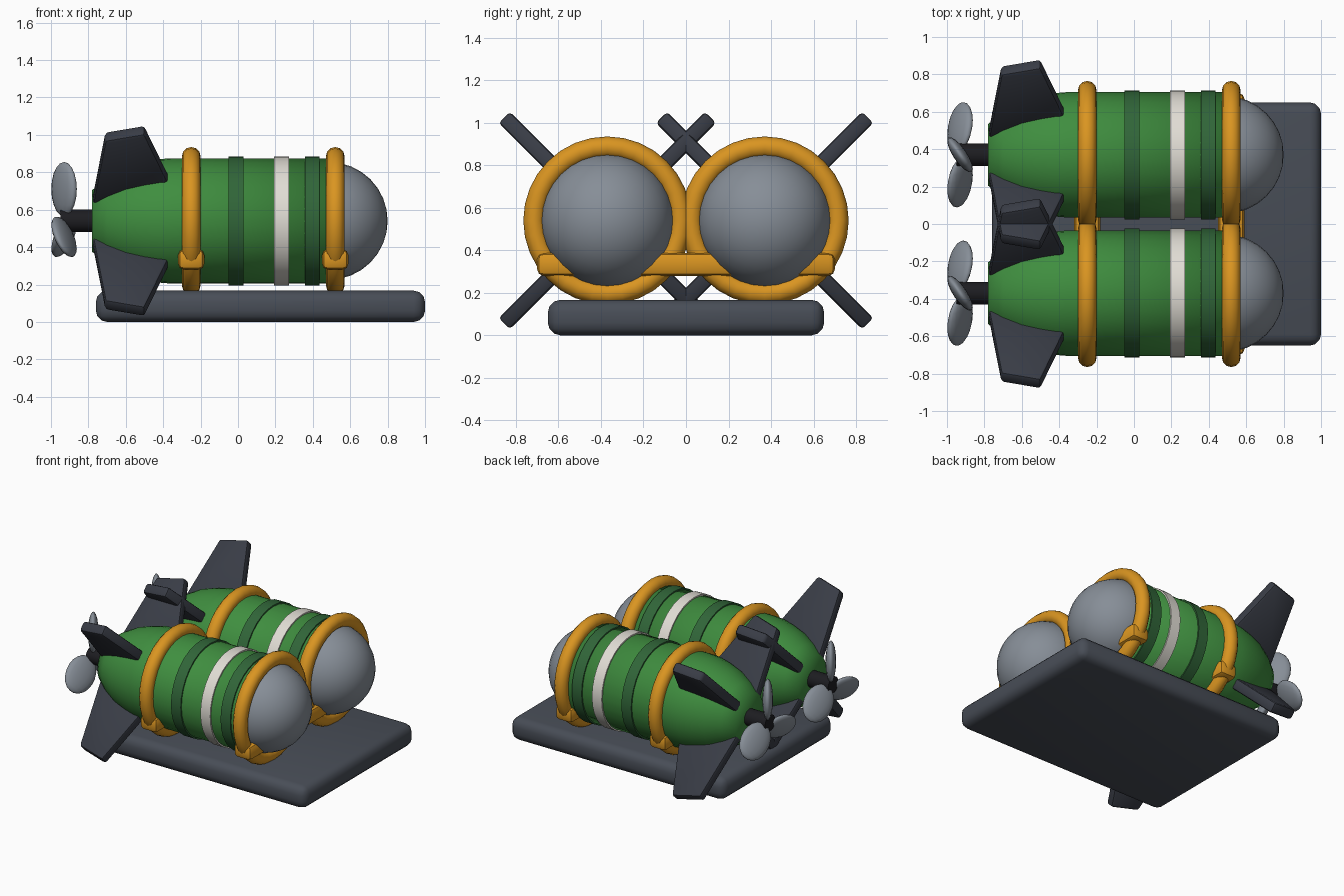
import bpy, bmesh, math
from mathutils import Matrix, Vector

if "Cube" in bpy.data.objects:
    bpy.data.objects.remove(bpy.data.objects["Cube"])

AXIS_Z, AXIS_Y = 0.54, 0.37
SEG = 32


def material(name, rgb):
    m = bpy.data.materials.new(name)
    m.diffuse_color = (*rgb, 1)
    m.use_nodes = True
    m.node_tree.nodes["Principled BSDF"].inputs["Base Color"].default_value = m.diffuse_color
    return m


GREEN = material("green", (0.05, 0.27, 0.05))
DARK_GREEN = material("dark_green", (0.03, 0.13, 0.04))
WHITE = material("white", (0.75, 0.72, 0.66))
ORANGE = material("orange", (0.70, 0.30, 0.015))
STEEL = material("steel", (0.24, 0.27, 0.31))
SLATE = material("slate", (0.065, 0.075, 0.095))
DARK = material("dark_grey", (0.04, 0.045, 0.06))
BLACK = material("black", (0.012, 0.012, 0.015))


def finish(bm, name, mat, angle=35, matrix=Matrix()):
    bmesh.ops.recalc_face_normals(bm, faces=bm.faces)
    me = bpy.data.meshes.new(name)
    bm.to_mesh(me)
    bm.free()
    me.shade_smooth()
    if angle < 180:
        me.set_sharp_from_angle(angle=math.radians(angle))
    me.materials.append(mat)
    ob = bpy.data.objects.new(name, me)
    bpy.context.collection.objects.link(ob)
    ob.matrix_world = matrix
    return ob


def lathe(name, profile, mat, matrix, angle=35, closed=False):
    """Revolve (x, radius) points around the x axis."""
    bm = bmesh.new()
    loops = []
    for x, r in profile:
        loops.append([bm.verts.new((x, r * math.cos(a), r * math.sin(a)))
                      for a in (2 * math.pi * i / SEG for i in range(SEG))])
    pairs = list(zip(loops, loops[1:]))
    if closed:
        pairs.append((loops[-1], loops[0]))
    else:
        bm.faces.new(loops[0])
        bm.faces.new(loops[-1])
    for a, b in pairs:
        for i in range(SEG):
            j = (i + 1) % SEG
            bm.faces.new((a[i], a[j], b[j], b[i]))
    return finish(bm, name, mat, angle, matrix)


def box(name, lo, hi, bevel, segments, mat):
    lo, hi = Vector(lo), Vector(hi)
    bm = bmesh.new()
    bmesh.ops.create_cube(bm, size=1, matrix=Matrix.Translation((lo + hi) / 2)
                          @ Matrix.Diagonal((*(hi - lo), 1)))
    bmesh.ops.bevel(bm, geom=bm.edges[:], offset=bevel, segments=segments,
                    profile=0.5, affect='EDGES')
    return finish(bm, name, mat)


def ellipsoid(name, size, mat, matrix, u=32, v=16):
    bm = bmesh.new()
    bmesh.ops.create_uvsphere(bm, u_segments=u, v_segments=v, radius=1,
                              matrix=Matrix.Diagonal((*size, 1)))
    return finish(bm, name, mat, 180, matrix)


def fin(name, matrix):
    outline = [(-0.78, 0.14), (-0.71, 0.64), (-0.50, 0.69), (-0.365, 0.30)]
    bm = bmesh.new()
    t = 0.0375
    sides = [[bm.verts.new((x, y, z)) for x, z in outline] for y in (-t, t)]
    for s in sides:
        bm.faces.new(s)
    for i in range(4):
        j = (i + 1) % 4
        bm.faces.new((sides[0][i], sides[0][j], sides[1][j], sides[1][i]))
    bmesh.ops.recalc_face_normals(bm, faces=bm.faces)
    bmesh.ops.bevel(bm, geom=bm.edges[:], offset=0.018, segments=2,
                    profile=0.5, affect='EDGES')
    return finish(bm, name, DARK, 35, matrix)


def rot_x(deg):
    return Matrix.Rotation(math.radians(deg), 4, 'X')


# base plate and cross bars
box("base_plate", (-0.76, -0.65, 0), (1.0, 0.65, 0.167), 0.06, 3, SLATE)
for label, x in (("rear", -0.25), ("front", 0.52)):
    box(f"{label}_cross_bar", (x - 0.07, -0.70, 0.28), (x + 0.07, 0.70, 0.388), 0.03, 2, ORANGE)

for side, y in (("near", -AXIS_Y), ("far", AXIS_Y)):
    place = Matrix.Translation((0, y, AXIS_Z))

    # hull, nose and tail shaft
    lathe(f"{side}_hull", [(-0.78, 0.165), (-0.70, 0.225), (-0.60, 0.28), (-0.50, 0.312),
                           (-0.42, 0.33), (-0.36, 0.335), (0.53, 0.335)], GREEN, place, 180)
    ellipsoid(f"{side}_nose", (0.315, 0.315, 0.315), STEEL,
              place @ Matrix.Translation((0.485, 0, 0)) @ Matrix.Rotation(math.pi / 2, 4, 'Y'))
    lathe(f"{side}_shaft", [(-0.95, 0.06), (-0.74, 0.06)], BLACK, place)

    # painted bands
    for name, x, mat in (("rear_band", -0.01, DARK_GREEN), ("white_band", 0.232, WHITE),
                         ("front_band", 0.397, DARK_GREEN)):
        lathe(f"{side}_{name}", [(x - 0.04, 0.30), (x - 0.04, 0.345), (x + 0.04, 0.345),
                                 (x + 0.04, 0.30)], mat, place)

    # clamp rings
    for label, x in (("rear", -0.25), ("front", 0.52)):
        circle = [2 * math.pi * i / 12 for i in range(12)]
        lathe(f"{side}_{label}_clamp_ring",
              [(x + 0.05 * math.cos(a), 0.345 + 0.05 * math.sin(a)) for a in circle],
              ORANGE, place, 180, closed=True)

    # tail fins in an X
    for k in range(4):
        fin(f"{side}_fin_{k + 1}", place @ rot_x(45 + 90 * k))

    # pitched propeller blades
    for k in range(3):
        ellipsoid(f"{side}_propeller_blade_{k + 1}", (0.036, 0.11, 0.145), STEEL,
                  place @ rot_x(120 * k) @ Matrix.Translation((-0.93, 0, 0.17))
                  @ Matrix.Rotation(math.radians(34), 4, 'Z'), 16, 10)
